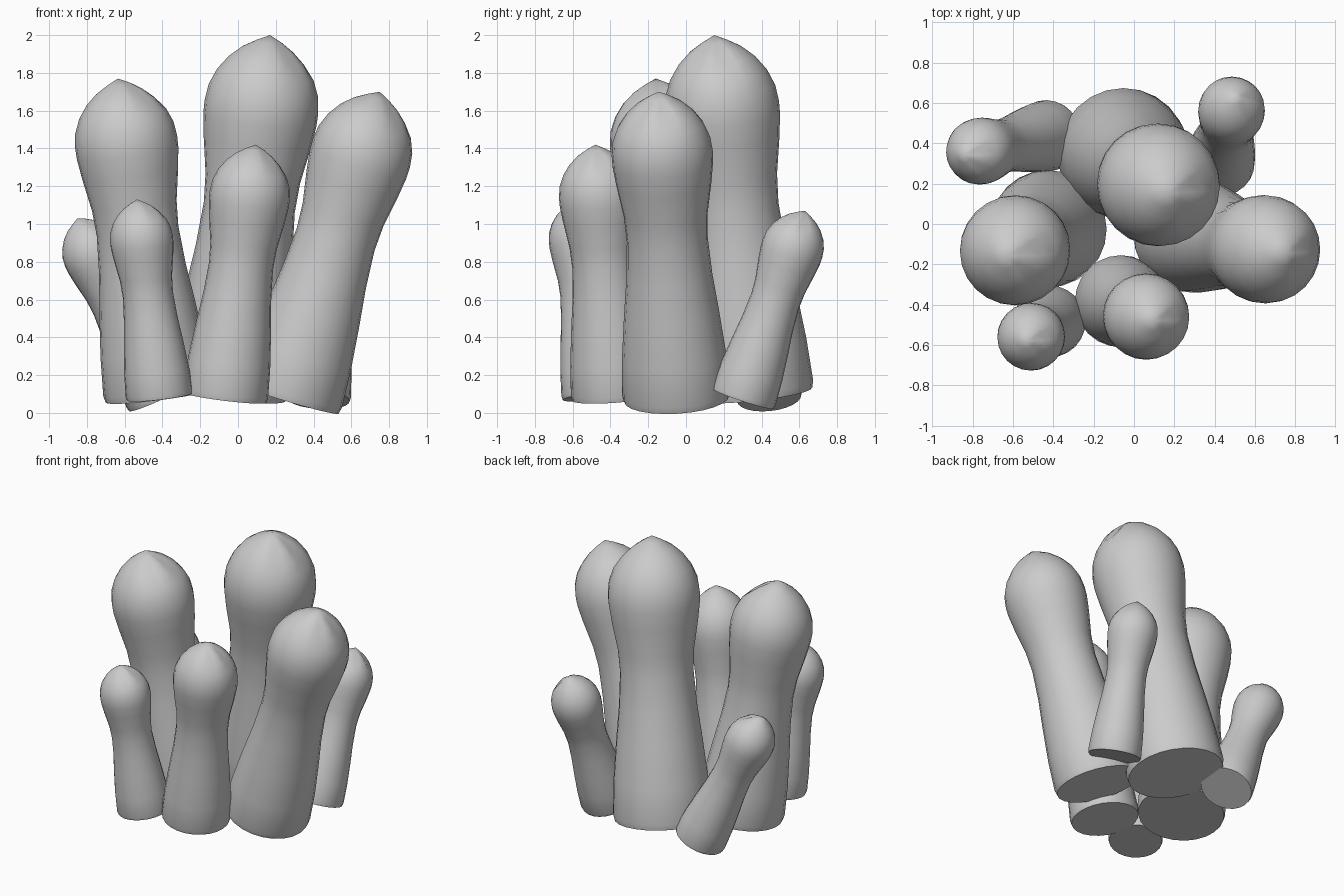
import bpy, bmesh, math
from mathutils import Vector

if "Cube" in bpy.data.objects:
    bpy.data.objects.remove(bpy.data.objects["Cube"])

# Stalk profile: (fraction of length, fraction of head radius)
PROFILE = [(0.0, 1.04), (0.02, 1.07), (0.14, 1.03), (0.28, 0.94), (0.40, 0.85),
           (0.52, 0.80), (0.60, 0.83), (0.70, 0.94), (0.765, 0.995), (0.80, 1.0),
           (0.845, 0.965), (0.89, 0.85), (0.93, 0.67), (0.96, 0.46), (0.982, 0.23)]
SIDES = 24


def pinch(t, a):
    """Shallow creases near the tip on the +x side."""
    near_tip = math.exp(-((t - 0.95) / 0.03) ** 2)
    groove = math.exp(-((a - 0.25) / 0.22) ** 2) + 0.7 * math.exp(-((a + 0.75) / 0.22) ** 2)
    return 1 - 0.2 * near_tip * groove


def stalk(name, base, tip, radius):
    base, tip = Vector(base), Vector(tip)
    axis = tip - base
    length = axis.length
    rot = Vector((0, 0, 1)).rotation_difference(axis)
    bm = bmesh.new()
    rings = []
    for t, r in PROFILE:
        ring = []
        for i in range(SIDES):
            a = 2 * math.pi * i / SIDES
            a = a - 2 * math.pi if a > math.pi else a
            rr = radius * r * pinch(t, a)
            ring.append(bm.verts.new((rr * math.cos(a), rr * math.sin(a), length * t)))
        rings.append(ring)
    top = bm.verts.new((0, 0, length))
    for i in range(SIDES):
        j = (i + 1) % SIDES
        for lo, hi in zip(rings, rings[1:]):
            bm.faces.new((lo[i], lo[j], hi[j], hi[i]))
        bm.faces.new((rings[-1][i], rings[-1][j], top))
    bm.faces.new(rings[0][::-1])
    mesh = bpy.data.meshes.new(name)
    bm.to_mesh(mesh)
    bm.free()
    obj = bpy.data.objects.new(name, mesh)
    bpy.context.collection.objects.link(obj)
    obj.location = base
    obj.rotation_mode = 'QUATERNION'
    obj.rotation_quaternion = rot
    bpy.context.view_layer.objects.active = obj
    obj.select_set(True)
    bpy.ops.object.shade_smooth_by_angle(angle=math.radians(40))
    obj.select_set(False)
    return obj


# Cluster: name, base centre, tip, head radius
for spec in [
    ("tall_centre_stalk", (-0.06, 0.355, 0.10), (0.17, 0.15, 2.00), 0.303),
    ("left_stalk", (-0.42, -0.02, 0.09), (-0.635, -0.16, 1.77), 0.272),
    ("right_stalk", (0.265, -0.05, 0.075), (0.75, -0.145, 1.70), 0.268),
    ("front_stalk", (-0.07, -0.38, 0.08), (0.095, -0.48, 1.42), 0.213),
    ("small_front_left_stalk", (-0.415, -0.48, 0.085), (-0.535, -0.58, 1.13), 0.167),
    ("small_back_left_stalk", (-0.42, 0.44, 0.08), (-0.85, 0.34, 1.03), 0.165),
    ("small_back_right_stalk", (0.42, 0.30, 0.075), (0.50, 0.63, 1.07), 0.165),
]:
    stalk(*spec)
